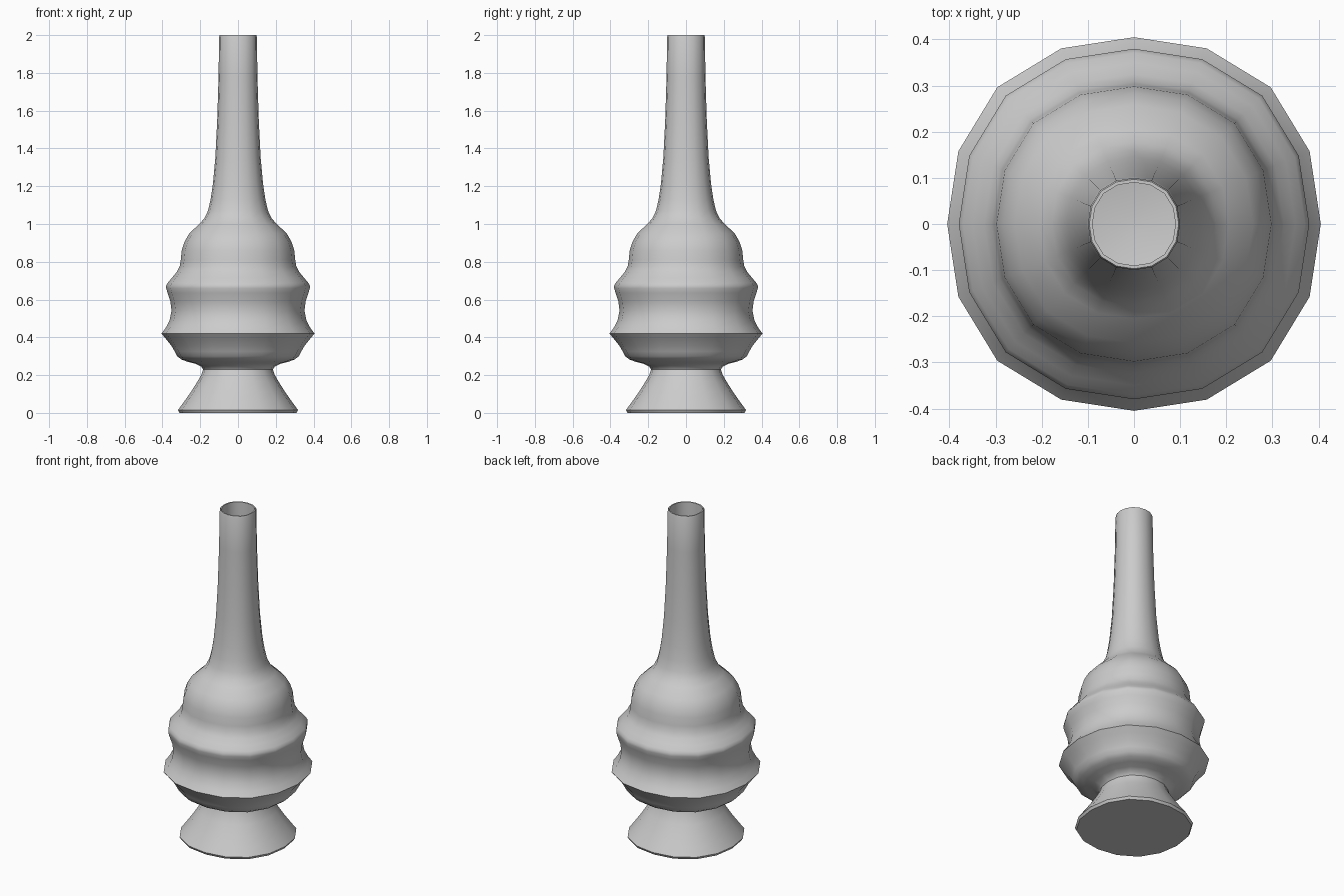
import bpy
import bmesh
from math import sin, cos, tau, radians

cube = bpy.data.objects.get("Cube")
if cube:
    bpy.data.objects.remove(cube, do_unlink=True)

SIDES = 16

grey = bpy.data.materials.new("plain_grey")
grey.use_nodes = True
colour = (0.6, 0.6, 0.6, 1)
grey.diffuse_color = colour
grey.node_tree.nodes["Principled BSDF"].inputs["Base Color"].default_value = colour


def lathe(name, profile):
    """Revolve (radius, height) points into a slightly squared 16-sided body, capped at both ends."""
    bm = bmesh.new()
    rings = []
    for r, z in profile:
        ring = []
        for i in range(SIDES):
            a = tau * i / SIDES
            k = r * (1 + 0.035 * sin(2 * a) ** 2)
            ring.append(bm.verts.new((k * cos(a), k * sin(a), z)))
        rings.append(ring)
    for low, high in zip(rings, rings[1:]):
        for i in range(SIDES):
            j = (i + 1) % SIDES
            bm.faces.new((low[i], low[j], high[j], high[i]))
    bm.faces.new(rings[0][::-1])
    bm.faces.new(rings[-1])
    bmesh.ops.recalc_face_normals(bm, faces=bm.faces)
    mesh = bpy.data.meshes.new(name)
    bm.to_mesh(mesh)
    bm.free()
    mesh.materials.append(grey)
    obj = bpy.data.objects.new(name, mesh)
    bpy.context.collection.objects.link(obj)
    bpy.ops.object.select_all(action="DESELECT")
    obj.select_set(True)
    bpy.context.view_layer.objects.active = obj
    bpy.ops.object.shade_smooth_by_angle(angle=radians(40))
    return obj


# Flared foot
foot = [(.31, 0), (.318, .015), (.285, .06), (.25, .11), (.215, .165), (.195, .2), (.185, .23)]

# Ridged belly, from the underside up to the shoulder
belly = [(.195, .245), (.225, .26), (.265, .27), (.3, .283), (.322, .3), (.335, .325),
         (.352, .355), (.38, .39), (.405, .42), (.383, .45), (.362, .49), (.352, .54),
         (.358, .59), (.373, .635), (.38, .66), (.38, .675), (.371, .69), (.35, .715),
         (.325, .745), (.309, .775), (.303, .81), (.298, .86), (.284, .905), (.258, .95), (.205, 1)]

# Tapering neck and rim
neck = [(.178, 1.03), (.159, 1.07), (.145, 1.13), (.133, 1.21), (.12, 1.35),
        (.11, 1.55), (.103, 1.78), (.1, 1.992), (.097, 2)]

# Hollow inside, down to a rounded floor
inside = [(.09, 2), (.09, 1.8), (.098, 1.5), (.12, 1.2), (.16, 1.05), (.26, .9), (.28, .75),
          (.32, .6), (.32, .4), (.28, .33), (.16, .29), (.08, .275), (.02, .27)]

lathe("vase", foot + belly + neck + inside)
